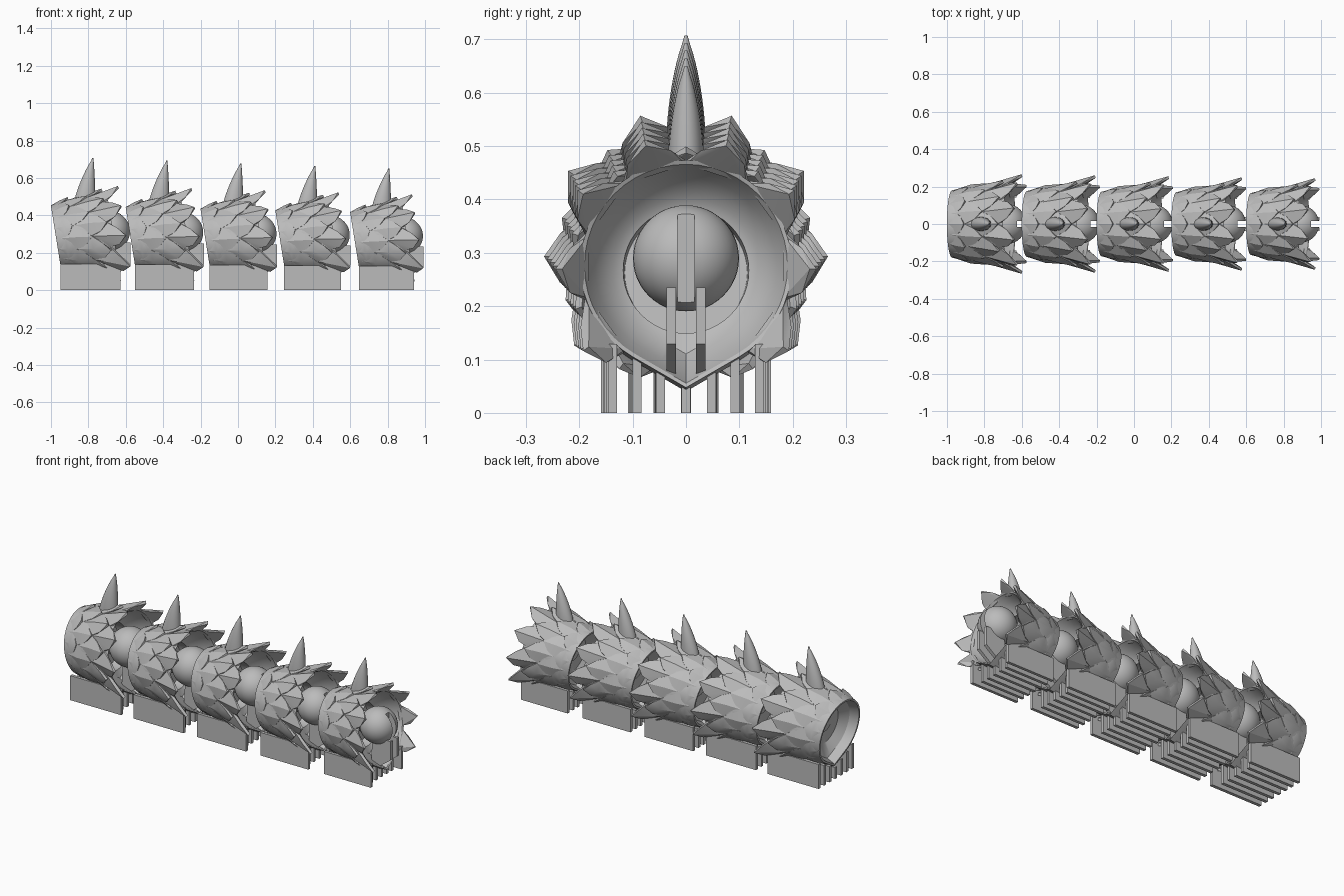
import bpy, bmesh
from math import sin, cos, pi, radians
from mathutils import Vector

if "Cube" in bpy.data.objects:
    bpy.data.objects.remove(bpy.data.objects["Cube"])

grey = bpy.data.materials.new("plain grey")
grey.use_nodes = True
tone = (0.5, 0.5, 0.5, 1)
grey.diffuse_color = tone
grey.node_tree.nodes["Principled BSDF"].inputs["Base Color"].default_value = tone

COUNT, STEP, SHRINK = 5, 0.4, 0.02
OUTER = [(0, .18), (.06, .195), (.14, .208), (.24, .217), (.31, .215)]
INNER = [(.305, .207), (.25, .185), (.2, .148), (.19, .128), (.13, .125), (.13, 0)]
CUP = [(.1, 0), (.09, .11), (.05, .155), (0, .17)]


def ring_point(x, r, a):
    """Point of the tilted body section: round, with a keel at the bottom."""
    off = abs((a + pi / 2 + pi) % (2 * pi) - pi)
    if r > .145 and off < pi / 6:
        r /= cos(pi / 6 - off)
    z = .275 + .08 * x + r * sin(a)
    return Vector((x + .16 * (.45 - z), r * cos(a), z))


def surface(x):
    """Outer radius of the shell at x."""
    for (x0, r0), (x1, r1) in zip(OUTER, OUTER[1:]):
        if x <= x1:
            return r0 + (r1 - r0) * (x - x0) / (x1 - x0)
    return OUTER[-1][1]


def finish(bm, name, angle=30):
    """Store the part once and place a copy in every shrinking segment."""
    bmesh.ops.recalc_face_normals(bm, faces=bm.faces)
    mesh = bpy.data.meshes.new(name)
    bm.to_mesh(mesh)
    bm.free()
    mesh.materials.append(grey)
    for i in range(COUNT):
        obj = bpy.data.objects.new(f"{name}_{i + 1}", mesh)
        bpy.context.collection.objects.link(obj)
        obj.location.x = -1 + STEP * i
        obj.scale = [1 - SHRINK * i] * 3
    bpy.ops.object.select_all(action='DESELECT')
    obj.select_set(True)
    bpy.context.view_layer.objects.active = obj
    bpy.ops.object.shade_smooth_by_angle(angle=radians(angle))


def loft(bm, rings, closed_ends=True):
    """Skin a list of vertex rings."""
    loops = [[bm.verts.new(p) for p in ring] for ring in rings]
    for a, b in zip(loops, loops[1:]):
        for k in range(len(a)):
            j = (k + 1) % len(a)
            bm.faces.new((a[k], a[j], b[j], b[k]))
    if closed_ends:
        bm.faces.new(loops[0])
        bm.faces.new(loops[-1])


def box(bm, x, y, z):
    """Box from three (low, high) ranges."""
    loft(bm, [[(x[0], y[0], h), (x[1], y[0], h), (x[1], y[1], h), (x[0], y[1], h)] for h in z])


# Hollow shell, open at both ends with a dividing wall
bm = bmesh.new()
loft(bm, [[ring_point(x, r, 2 * pi * k / 48) for k in range(48)]
          for x, r in CUP + OUTER + INNER], False)
bmesh.ops.remove_doubles(bm, verts=bm.verts, dist=.0005)
finish(bm, "shell")

# Overlapping pointed scales in staggered rows, flatter towards the back
bm = bmesh.new()
for row, (tip_x, tip_r) in enumerate([(.1, .203), (.2, .218), (.29, .241), (.38, .266)]):
    long = min(.2, tip_x)
    for k in range(-3, 13):
        deg = 36 * k + (18 if row % 2 == 0 else 0)
        if not -60 < deg < 240:
            continue
        a = radians(deg)
        reach = tip_r + .012 * sin(a)
        wide = radians(18)
        mid = tip_x - long * .5
        near = tip_x - long * .22
        base = surface(mid)
        droop = Vector((0, 0, -.012 - .025 * max(0, -sin(a)))) * row / 3
        spec = [(tip_x - long, surface(tip_x - long) - .002, 0),
                (mid, base + .008 + .002 * row, 0), (mid, base - .01, 0),
                (tip_x - .004, reach, 0), (tip_x, reach - .014, 0)]
        for side in (-1, 1):
            spec += [(mid, base + .001, side * wide), (mid + .01, base - .008, side * wide),
                     (near, (base + reach) / 2, side * wide * .6)]
        verts = [bm.verts.new(ring_point(x, r, a + d) + (droop if x >= near else Vector()))
                 for x, r, d in spec]
        hull = bmesh.ops.convex_hull(bm, input=verts)
        loose = {v for v in hull["geom_interior"] + hull["geom_unused"]
                 if isinstance(v, bmesh.types.BMVert)}
        bmesh.ops.delete(bm, geom=list(loose), context='VERTS')
finish(bm, "scales", 25)

# Curved, blunt spike on the back
bm = bmesh.new()
rings = []
for n in range(15):
    t = n / 14
    hx = max(.056 * (1 - t ** 1.3) ** .85, .003)
    hy = max(.038 * (1 - t ** 2) ** .8, .003)
    cx = .237 - hx - .01 * t * t
    rings.append([(cx + hx * cos(2 * pi * k / 20), hy * sin(2 * pi * k / 20), .475 + .232 * t)
                  for k in range(20)])
loft(bm, rings)
finish(bm, "spike", 50)

# Joint ball with a groove in its outer face
BALL = Vector((.316, 0, .315))
bm = bmesh.new()
bmesh.ops.create_uvsphere(bm, u_segments=40, v_segments=24, radius=.108)
bmesh.ops.translate(bm, verts=bm.verts, vec=BALL)
ball_mesh = bpy.data.meshes.new("ball_blank")
bm.to_mesh(ball_mesh)
bm.free()
bm = bmesh.new()
box(bm, (.375, .5), (-.017, .017), (.1, .5))
bmesh.ops.recalc_face_normals(bm, faces=bm.faces)
cut_mesh = bpy.data.meshes.new("groove_cutter")
bm.to_mesh(cut_mesh)
bm.free()
ball = bpy.data.objects.new("ball_blank", ball_mesh)
cutter = bpy.data.objects.new("groove_cutter", cut_mesh)
for o in (ball, cutter):
    bpy.context.collection.objects.link(o)
cutter.hide_render = True
mod = ball.modifiers.new("groove", 'BOOLEAN')
mod.operation, mod.object, mod.solver = 'DIFFERENCE', cutter, 'EXACT'
bm = bmesh.new()
bm.from_object(ball, bpy.context.evaluated_depsgraph_get())
for o in (ball, cutter):
    bpy.data.objects.remove(o)
finish(bm, "joint_ball", 40)

# Neck from the dividing wall to the ball
bm = bmesh.new()
loft(bm, [[(x, .06 * cos(2 * pi * k / 20), .31 + .06 * sin(2 * pi * k / 20))
           for k in range(20)] for x in (.12, .26)])
finish(bm, "neck", 40)

# Twin upright plates under the ball, sloping back to the shell floor
bm = bmesh.new()
profile = [(.29, .076), (.34, .076), (.426, .14), (.426, .255), (.3, .255)]
for side in (-1, 1):
    loft(bm, [[(x, side * y, z) for x, z in profile] for y in (.02, .04)])
finish(bm, "ball_supports")

# Seven parallel rails the segment stands on
bm = bmesh.new()
for y in (-.15, -.1, -.052, 0, .052, .1, .15):
    box(bm, (.05, .372 if abs(y) > .14 else .34), (y - .009, y + .009), (0, .065 + .5 * abs(y)))
finish(bm, "rails")
